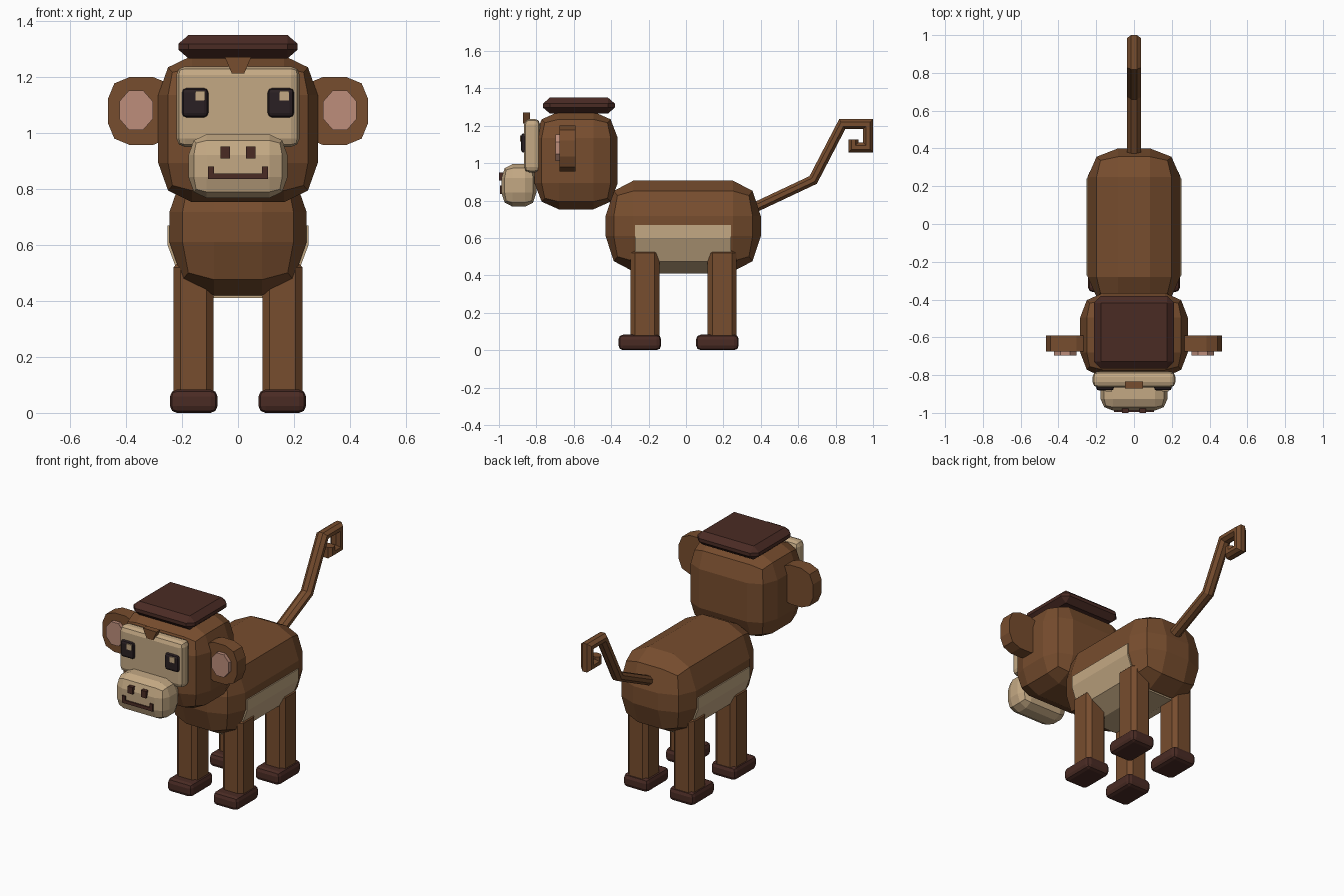
import bpy, bmesh, math
from mathutils import Vector

if "Cube" in bpy.data.objects:
    bpy.data.objects.remove(bpy.data.objects["Cube"], do_unlink=True)


def material(name, hex_code):
    srgb = [int(hex_code[i:i + 2], 16) / 255 for i in (0, 2, 4)]
    rgb = [c / 12.92 if c < 0.04045 else ((c + 0.055) / 1.055) ** 2.4 for c in srgb]
    mat = bpy.data.materials.new(name)
    mat.use_nodes = True
    mat.diffuse_color = (*rgb, 1)
    mat.node_tree.nodes["Principled BSDF"].inputs["Base Color"].default_value = (*rgb, 1)
    return mat


FUR = material("brown fur", "774D2E")
TAN = material("tan skin", "C4A984")
DARK = material("dark brown", "4A2B24")
PINK = material("pink ear", "BD8D7B")
BLACK = material("eye black", "2A2023")


def finish(bm, name, mat):
    bmesh.ops.recalc_face_normals(bm, faces=bm.faces)
    mesh = bpy.data.meshes.new(name)
    bm.to_mesh(mesh)
    bm.free()
    mesh.materials.append(mat)
    obj = bpy.data.objects.new(name, mesh)
    bpy.context.collection.objects.link(obj)
    return obj


def rounded_box(name, mat, x, y, z, inset=(0, 0, 0), segments=2, along=None):
    """Box between (min, max) pairs; inset is the bevel depth on each axis.
    With along set, only the edges parallel to that axis are bevelled."""
    bm = bmesh.new()
    bmesh.ops.create_cube(bm, size=2)
    d = 0.4
    if any(inset):
        edges = [e for e in bm.edges if along is None
                 or abs(e.verts[0].co[along] - e.verts[1].co[along]) > 1]
        bmesh.ops.bevel(bm, geom=edges, offset=d, segments=segments,
                        profile=0.5, affect='EDGES')
    for v in bm.verts:
        for i, (lo, hi) in enumerate((x, y, z)):
            half = (hi - lo) / 2
            flat = half - inset[i]
            u = abs(v.co[i])
            if u > 1 - d:
                u = flat + (u - 1 + d) / d * inset[i] if any(inset) else half
            else:
                u *= flat / (1 - d)
            v.co[i] = (lo + hi) / 2 + math.copysign(u, v.co[i])
    return finish(bm, name, mat)


def prism(name, mat, profile, y0, y1):
    """Extrude an (x, z) outline along y."""
    bm = bmesh.new()
    face = bm.faces.new([bm.verts.new((px, y0, pz)) for px, pz in profile])
    new = bmesh.ops.extrude_face_region(bm, geom=[face])["geom"]
    bmesh.ops.translate(bm, vec=(0, y1 - y0, 0),
                        verts=[g for g in new if isinstance(g, bmesh.types.BMVert)])
    return finish(bm, name, mat)


# Body and belly patch
rounded_box("body", FUR, (-.245, .245), (-.43, .4), (.42, .907), (.16, .15, .19))
belly_half = [(.252, .67), (.252, .6), (.205, .475), (.09, .41)]
prism("belly", TAN, belly_half + [(-px, pz) for px, pz in reversed(belly_half)], -.272, .24)

# Legs and feet
for side, s in (("left", 1), ("right", -1)):
    for end, leg_y, foot_y in (("front", -.22, -.247), ("back", .193, .168)):
        cx = s * .159
        rounded_box(f"{end}_{side}_leg", FUR, (cx - .071, cx + .071),
                    (leg_y - .077, leg_y + .077), (.04, .545), (.025,) * 3, 1)
        cx = s * .158
        rounded_box(f"{end}_{side}_foot", DARK, (cx - .085, cx + .085),
                    (foot_y - .114, foot_y + .114), (0, .083), (.025,) * 3)

# Head and flat cap of hair
rounded_box("head", FUR, (-.285, .285), (-.81, -.365), (.753, 1.275), (.12, .13, .14))
rounded_box("hair_cap", DARK, (-.213, .213), (-.765, -.38), (1.265, 1.35), (.037, .037, .032), 1)

# Face, muzzle and tuft
rounded_box("face_plate", TAN, (-.22, .22), (-.866, -.78), (.95, 1.237), (.03, .03, .03))
rounded_box("muzzle", TAN, (-.177, .177), (-.987, -.8), (.767, .995), (.065, .06, .075))
prism("forehead_tuft", FUR, [(-.047, 1.27), (.047, 1.27), (.022, 1.212), (-.022, 1.212)],
      -.872, -.835)
prism("mouth", DARK, [(-.107, .835), (.107, .835), (.107, .88), (.085, .88),
                      (.085, .855), (-.085, .855), (-.085, .88), (-.107, .88)], -.995, -.95)

for side, s in (("left", 1), ("right", -1)):
    # Nostrils
    rounded_box(f"{side}_nostril", DARK, (s * .046 - .017, s * .046 + .017),
                (-1, -.95), (.908, .951))
    # Eyes with a highlight on the same side of each
    cx = s * .153
    rounded_box(f"{side}_eye", BLACK, (cx - .047, cx + .047), (-.882, -.84),
                (1.055, 1.16), (.016,) * 3)
    cx = s * .15 + .016
    rounded_box(f"{side}_eye_highlight", TAN, (cx - .017, cx + .017),
                (-.887, -.878), (1.115, 1.149))
    # Ears
    cx = s * .345
    rounded_box(f"{side}_ear", FUR, (cx - .12, cx + .12), (-.675, -.59),
                (.956, 1.2), (.08, 0, .08), along=1)
    cx = s * .364
    rounded_box(f"{side}_inner_ear", PINK, (cx - .06, cx + .06), (-.697, -.66),
                (1.01, 1.152), (.035, 0, .04), 1, along=1)

# Tail: octagonal tube along a (y, z) path with mitred corners
path = [Vector(p) for p in ((.34, .75), (.68, .91), (.835, 1.208), (.974, 1.208),
                            (.974, 1.084), (.895, 1.084), (.895, 1.125))]
bm = bmesh.new()
rings = []
for i, p in enumerate(path):
    before = (p - path[i - 1]).normalized() if i else (path[1] - p).normalized()
    after = (path[i + 1] - p).normalized() if i + 1 < len(path) else before
    tangent = (before + after).normalized()
    normal = Vector((-tangent.y, tangent.x)) / tangent.dot(before)
    ring = []
    for k in range(8):
        a = (k + .5) * math.pi / 4
        q = p + normal * math.sin(a) * .029
        ring.append(bm.verts.new((math.cos(a) * .039, q.x, q.y)))
    rings.append(ring)
for r0, r1 in zip(rings, rings[1:]):
    for k in range(8):
        n = (k + 1) % 8
        bm.faces.new((r0[k], r0[n], r1[n], r1[k]))
bm.faces.new(rings[0])
bm.faces.new(rings[-1])
finish(bm, "tail", FUR)
